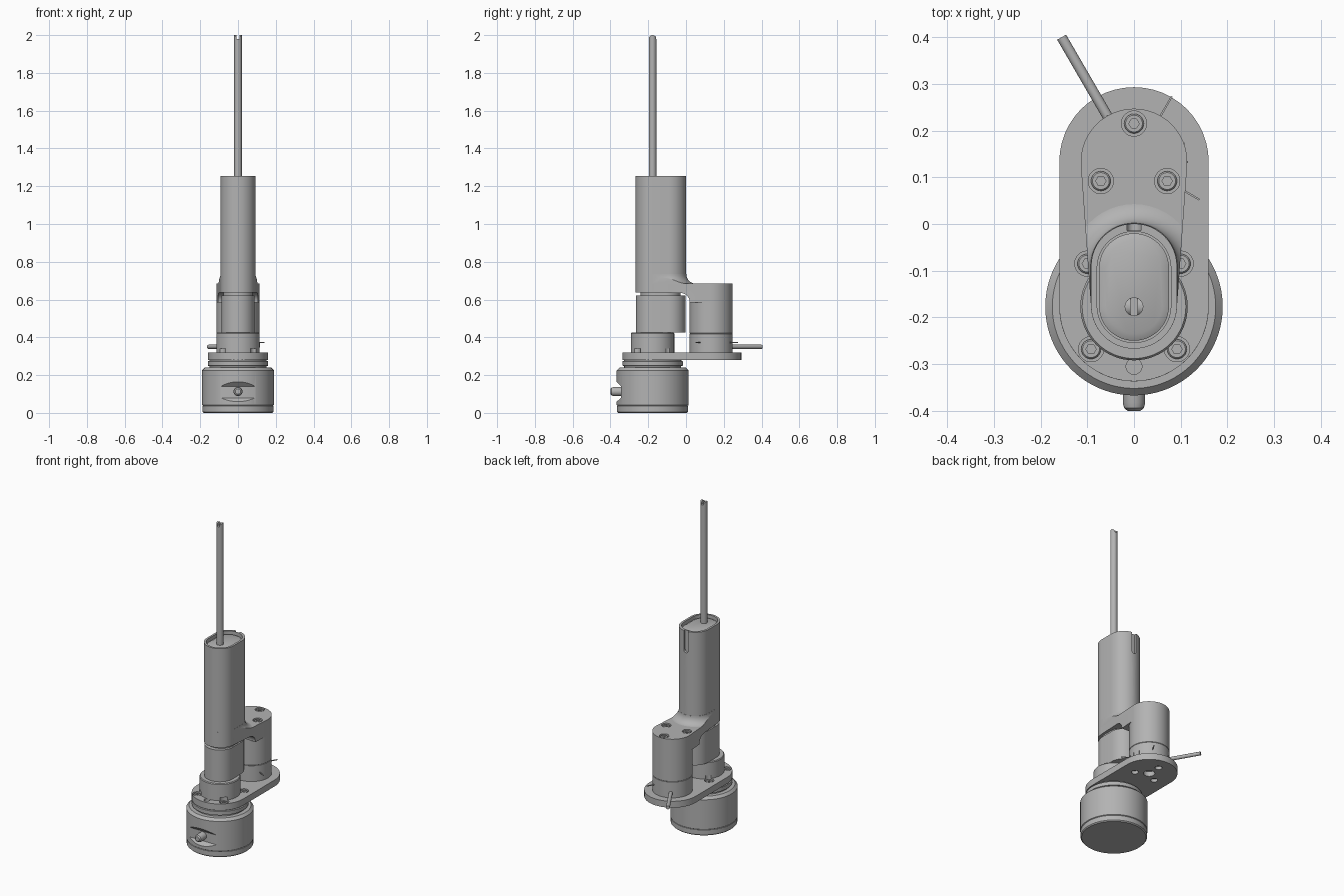
import bpy, bmesh
from math import sin, cos, pi, asin, radians
from mathutils import Vector, Matrix

if "Cube" in bpy.data.objects:
    bpy.data.objects.remove(bpy.data.objects["Cube"])

grey = bpy.data.materials.new("plain grey")
grey.use_nodes = True
tone = (0.45, 0.45, 0.45, 1)
grey.diffuse_color = tone
grey.node_tree.nodes["Principled BSDF"].inputs["Base Color"].default_value = tone

AXIS = -0.177   # y of the base, collar and rod axis
POST = 0.133    # y of the rear post axis
parts = []


def finish(name, bm, keep=True):
    bmesh.ops.recalc_face_normals(bm, faces=bm.faces)
    mesh = bpy.data.meshes.new(name)
    bm.to_mesh(mesh)
    bm.free()
    mesh.materials.append(grey)
    ob = bpy.data.objects.new(name, mesh)
    bpy.context.collection.objects.link(ob)
    if keep:
        parts.append(ob)
    return ob


def loft(name, rings, keep=True):
    """Skin closed rings of equal length and cap both ends."""
    bm = bmesh.new()
    rows = [[bm.verts.new(p) for p in ring] for ring in rings]
    n = len(rows[0])
    for a, b in zip(rows, rows[1:]):
        for i in range(n):
            bm.faces.new((a[i], a[(i + 1) % n], b[(i + 1) % n], b[i]))
    bm.faces.new(rows[0])
    bm.faces.new(rows[-1])
    return finish(name, bm, keep)


def lathe(name, profile, x=0, y=AXIS, n=64, keep=True):
    return loft(name, [[(x + r * cos(2 * pi * i / n), y + r * sin(2 * pi * i / n), z)
                        for i in range(n)] for r, z in profile], keep)


def hull(r1, y1, r2, y2, n=24):
    """Outline around two circles on the y axis, the first one further back."""
    t = asin((r2 - r1) / (y1 - y2))
    back = [t + (pi - 2 * t) * i / n for i in range(n + 1)]
    front = [pi - t + (pi + 2 * t) * i / n for i in range(n + 1)]
    return ([(r1 * cos(a), y1 + r1 * sin(a)) for a in back]
            + [(r2 * cos(a), y2 + r2 * sin(a)) for a in front])


def slab(name, shape, z0, z1, keep=True):
    return loft(name, [[(x, y, z) for x, y in hull(*shape)] for z in (z0, z1)], keep)


def side_prism(name, yz, half, keep=True):
    return loft(name, [[(x, y, z) for y, z in yz] for x in (-half, half)], keep)


def rod(name, start, end, profile, n=24):
    """Lathe (radius, fraction) steps along a line."""
    start, end = Vector(start), Vector(end)
    turn = (end - start).to_track_quat('Z', 'Y').to_matrix()
    return loft(name, [[start.lerp(end, f) + turn @ Vector(
        (r * cos(2 * pi * i / n), r * sin(2 * pi * i / n), 0)) for i in range(n)]
        for r, f in profile])


def box(name, centre, size, angle=0, keep=True):
    bm = bmesh.new()
    bmesh.ops.create_cube(bm, size=1, matrix=Matrix.Translation(centre)
                          @ Matrix.Rotation(angle, 4, 'Z') @ Matrix.Diagonal((*size, 1)))
    return finish(name, bm, keep)


def boolean(target, tool, op='DIFFERENCE', drop=True):
    mod = target.modifiers.new("cut", 'BOOLEAN')
    mod.operation, mod.object, mod.solver = op, tool, 'EXACT'
    bpy.context.view_layer.update()
    graph = bpy.context.evaluated_depsgraph_get()
    mesh = bpy.data.meshes.new_from_object(target.evaluated_get(graph))
    target.modifiers.clear()
    target.data = mesh
    if drop:
        bpy.data.objects.remove(tool)


def screw(name, x, y, z, hosts, r=0.027, top=0.02):
    """Counterbore the hosts and seat a socket head screw in it."""
    bore = lathe("bore", [(r, z - 0.018), (r, z + top)], x, y, 32, False)
    for host in hosts:
        boolean(host, bore, drop=False)
    bpy.data.objects.remove(bore)
    head = lathe(name, [(0.021, z - 0.02), (0.021, z - 0.006), (0.018, z - 0.003)], x, y, 32)
    boolean(head, lathe("socket", [(0.011, z - 0.014), (0.011, z + 0.01)], x, y, 6, False))


# Base cup with a flat sided pocket and locking pin
cup = lathe("base_cup", [(0.182, 0), (0.188, 0.006), (0.188, 0.036), (0.186, 0.038),
                         (0.19, 0.041), (0.19, 0.225), (0.175, 0.24)], n=96)
boolean(cup, side_prism("pocket", [(-0.344, 0.08), (-0.344, 0.14), (-0.372, 0.17),
                                   (-0.372, 0.055)], 0.25, False))
rod("locking_pin", (0, -0.33, 0.113), (0, -0.4, 0.113),
    [(0.024, 0), (0.024, 0.75), (0.021, 0.92), (0.014, 1)])
lathe("base_flange", [(0.15, 0.235), (0.15, 0.248), (0.16, 0.25), (0.16, 0.273),
                      (0.152, 0.275), (0.152, 0.285)], n=96)

# Long carrier plate and the collar on it
plate = slab("carrier_plate", (0.16, POST, 0.16, AXIS), 0.28, 0.32)
collar = lathe("collar", [(0.115, 0.315), (0.115, 0.42), (0.111, 0.425)])
for side in (-1, 1):
    screw("front_plate_screw", side * 0.092, -0.268, 0.32, (plate, collar))
    screw("rear_plate_screw", side * 0.1, -0.085, 0.32, (plate, collar))
boolean(plate, lathe("dowel_hole", [(0.017, 0.30), (0.017, 0.34)], 0, -0.305, 24, False))
boolean(plate, lathe("centre_hole", [(0.032, 0.27), (0.032, 0.31)], 0, POST, 32, False))
for k in range(3):
    a = radians(90 + 120 * k)
    boolean(plate, lathe("lower_bore", [(0.02, 0.27), (0.02, 0.30)],
                         0.082 * cos(a), POST + 0.082 * sin(a), 24, False))

# Sleeve below the handle
slab("sleeve", (0.087, -0.09, 0.087, -0.178), 0.425, 0.622)
slab("sleeve_neck", (0.078, -0.108, 0.078, -0.162), 0.61, 0.65)

# Handle with a recessed top and a slot in the back wall
handle = slab("handle", (0.092, -0.091, 0.092, -0.175), 0.638, 1.255)
boolean(handle, slab("recess", (0.079, -0.095, 0.079, -0.175), 1.23, 1.3, False))
slot = [(0.015 * cos(a), 1.135 + 0.015 * sin(a)) for a in
        (pi + pi * i / 12 for i in range(13))] + [(0.015, 1.3), (-0.015, 1.3)]
boolean(handle, loft("slot", [[(x, y, z) for x, z in slot] for y in (-0.014, 0.03)], False))
loft("handle_lid", [[(x, y, z) for x, y in hull(r, -0.095, r, -0.175)]
                    for r, z in ((0.075, 1.22), (0.075, 1.235), (0.06, 1.243))])

# Probe rod with a rounded, forked tip
probe = lathe("probe_rod", [(0.02, 1.22), (0.02, 2.0)], n=32)
tip = [(AXIS + 0.021 * cos(pi * i / 16), 1.979 + 0.021 * sin(pi * i / 16)) for i in range(17)]
boolean(probe, side_prism("tip_shape", tip + [(AXIS - 0.021, 1.2), (AXIS + 0.021, 1.2)],
                          0.03, False), 'INTERSECT')
boolean(probe, box("tip_slot", (0, AXIS, 1.995), (0.016, 0.06, 0.03), keep=False))

# Rear post in two stages
lathe("post_foot", [(0.114, 0.315), (0.114, 0.418), (0.111, 0.42)], y=POST)
post = lathe("post", [(0.111, 0.419), (0.114, 0.422), (0.114, 0.685)], y=POST)

# Bridge arm, hollowed underneath and flared into the handle
OUTLINE = (0.114, POST, 0.092, -0.175)
under = [(-0.03 + 0.05 * cos(a), 0.585 + 0.05 * sin(a)) for a in
         (pi / 2 * i / 10 for i in range(11))]
arm = side_prism("bridge_arm", [(0.13, 0.685), (0.13, 0.585)] + under
                 + [(-0.17, 0.638), (-0.17, 0.685)], 0.2)
boolean(arm, slab("arm_outline", OUTLINE, 0.5, 0.8, False), 'INTERSECT')
steps = [pi / 2 * i / 10 for i in range(11)]
flare = loft("handle_flare", [[(x, y, 0.684 + 0.05 * (1 - cos(a))) for x, y in
                               hull(0.143 - 0.05 * sin(a), -0.091, 0.143 - 0.05 * sin(a), -0.175)]
                              for a in steps])
boolean(flare, slab("flare_outline", OUTLINE, 0.6, 0.8, False), 'INTERSECT')
for x, y in ((0, 0.215), (-0.071, 0.092), (0.071, 0.092)):
    screw("post_screw", x, y, 0.685, (post, arm))

# Index lever, pointer and scale marks around the post foot
rod("index_lever", (-0.05, 0.219, 0.35), (-0.155, 0.4, 0.35), [(0.011, 0), (0.011, 1)])
for deg, reach in ((60, 0.162), (-30, 0.162)):
    a = radians(deg)
    mid = (reach + 0.108) / 2
    box("pointer", (mid * cos(a), POST + mid * sin(a), 0.372),
        (reach - 0.108, 0.004, 0.005), a)
for deg in (-40, -20, 0, 20, 120, 240):
    a = radians(deg)
    box("scale_mark", (0.113 * cos(a), POST + 0.113 * sin(a), 0.36), (0.005, 0.004, 0.025), a)

# Smooth round walls, keep edges sharp
bpy.ops.object.select_all(action='DESELECT')
for ob in parts:
    ob.select_set(True)
bpy.context.view_layer.objects.active = parts[0]
bpy.ops.object.shade_smooth_by_angle(angle=radians(30))
